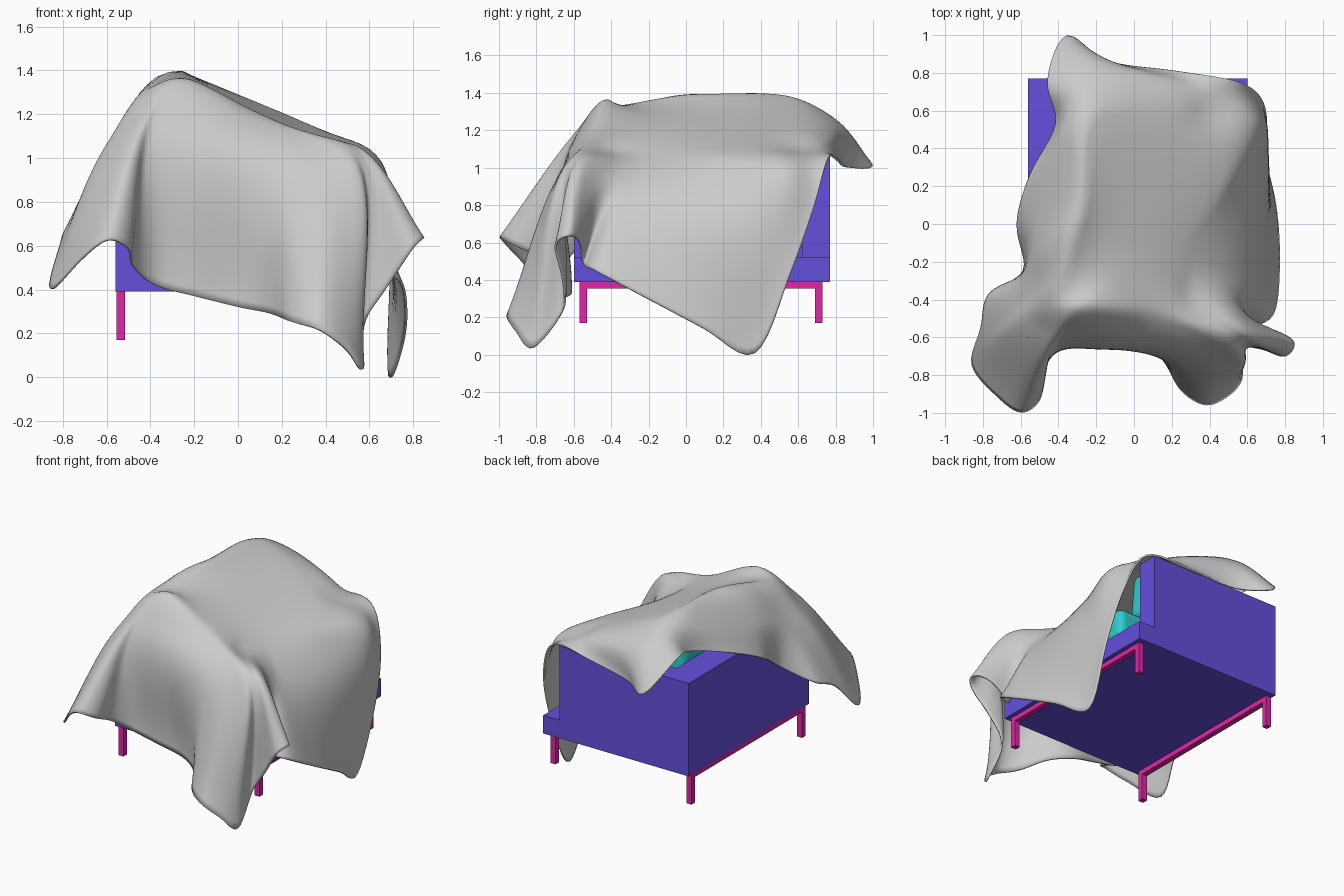
import bpy, math
from mathutils import Vector as V

if "Cube" in bpy.data.objects:
    bpy.data.objects.remove(bpy.data.objects["Cube"])


def material(name, col):
    m = bpy.data.materials.new(name)
    m.diffuse_color = (*col, 1)
    m.use_nodes = True
    m.node_tree.nodes["Principled BSDF"].inputs["Base Color"].default_value = m.diffuse_color
    return m


PURPLE = material("upholstery", (0.13, 0.08, 0.72))
PINK = material("metal", (0.75, 0.02, 0.38))
CYAN = material("cushion", (0.03, 0.60, 0.62))


def box(name, lo, hi, mat, bevel=0.0, tilt=(0, 0, 0)):
    lo, hi = V(lo), V(hi)
    bpy.ops.mesh.primitive_cube_add(size=1)
    o = bpy.context.object
    o.name = name
    for v in o.data.vertices:
        v.co = V(v.co[i] * (hi - lo)[i] for i in range(3))
    o.location = (lo + hi) / 2
    o.rotation_euler = [math.radians(a) for a in tilt]
    o.data.materials.append(mat)
    if bevel:
        b = o.modifiers.new("round", 'BEVEL')
        b.width, b.segments = bevel, 5
        bpy.ops.object.shade_smooth_by_angle()
    return o


# Corner seat: base slab and two walls
box("side_wall", (-.56, -.6, .39), (-.36, .77, 1.06), PURPLE)
box("base", (-.36, -.6, .39), (.6, .77, .52), PURPLE)
box("back_wall", (-.36, .62, .52), (.47, .77, 1.06), PURPLE)

# Leg frames, one per side
for side, x in (("left", -.555), ("right", .53)):
    box(side + "_rail", (x, -.57, .355), (x + .04, .73, .39), PINK)
    for end, y in (("front", -.57), ("back", .69)):
        box(f"{side}_{end}_leg", (x, y, .17), (x + .04, y + .04, .355), PINK)

# Cushions under the throw
box("seat_cushion", (-.36, -.56, .52), (.58, .55, .74), CYAN, .05)
box("side_cushion", (-.36, -.38, .74), (-.16, .55, 1.30), CYAN, .07, (0, 4, 0))
box("back_cushion", (-.13, .45, .72), (.42, .61, 1.05), CYAN, .06, (-6, 0, 0))
box("loose_cushion", (-.10, -.36, .72), (.05, .10, 1.12), CYAN, .05, (0, -8, 0))

# Draped throw: rings from hem inwards, starting at the front left corner
HEM = [(-.86, -.75, .39), (-.72, -.92, .53), (-.60, -1.0, .62), (-.50, -.93, .58),
       (-.48, -.76, .50), (-.38, -.65, .41), (-.20, -.63, .36), (0, -.62, .31),
       (.15, -.71, .28), (.25, -.88, .24), (.38, -.96, .20), (.50, -.91, .11),
       (.57, -.82, .02), (.57, -.66, .22), (.68, -.66, .40), (.80, -.70, .58),
       (.85, -.63, .63), (.75, -.57, .60), (.61, -.55, .48), (.74, -.48, .44),
       (.77, -.20, .29), (.75, .10, .13), (.69, .37, -.01), (.70, .55, .40),
       (.66, .68, .77), (.53, .76, 1.05), (.20, .81, 1.04), (-.15, .86, 1.0),
       (-.36, 1.0, 1.01), (-.46, .76, 1.20), (-.41, .53, 1.16), (-.55, .26, 1.08),
       (-.62, 0, .96), (-.58, -.25, .79), (-.77, -.37, .68), (-.81, -.55, .60)]
SHOULDER = [(-.58, -.50, 1.08), (-.44, -.58, 1.18), (-.36, -.58, 1.18), (-.15, -.58, 1.16),
            (.08, -.58, 1.11), (.30, -.59, 1.07), (.45, -.60, 1.06), (.52, -.58, 1.05),
            (.56, -.53, 1.03), (.52, -.38, .92), (.57, -.20, .84), (.63, .25, .87),
            (.63, .56, 1.00), (.25, .74, 1.13), (-.22, .79, 1.26), (-.36, .54, 1.31),
            (-.50, 0, 1.18), (-.56, -.35, 1.09)]
CREST = [(-.38, -.36, 1.33), (-.23, -.42, 1.36), (.05, -.44, 1.22), (.22, -.44, 1.14),
         (.28, -.33, 1.08), (.32, -.08, 1.08), (.45, .32, 1.09), (-.18, .58, 1.36),
         (-.27, .05, 1.39)]


def hermite(p, q, mp, mq, t):
    return ((2*t**3 - 3*t*t + 1) * p + (t**3 - 2*t*t + t) * mp
            + (3*t*t - 2*t**3) * q + (t**3 - t*t) * mq)


def closed(points, t):
    # Point on a smooth closed curve, t in 0..1
    n = len(points)
    i = int(t * n)
    a, b, c, d = (V(points[(i + k) % n]) for k in (-1, 0, 1, 2))
    return hermite(b, c, (c - a) / 2, (d - b) / 2, t * n - i)


def spoke(points, steps):
    # Smooth open curve with chord-length tangents; the first span only guides the tangent
    n = len(points) - 1
    h = [(points[i + 1] - points[i]).length for i in range(n)]
    s = [(points[i + 1] - points[i]) / h[i] for i in range(n)]
    m = [s[0]] + [(s[i-1] * h[i] + s[i] * h[i-1]) / (h[i] + h[i-1]) for i in range(1, n)] + [s[-1]]
    out = []
    for i in range(1, n):
        for k in range(1, steps[i] + 1):
            out.append(hermite(points[i], points[i + 1], m[i] * h[i], m[i + 1] * h[i], k / steps[i]))
    return out


N, STEPS = 216, (8, 8, 18)
R = sum(STEPS)
crest = [closed(CREST, j / N) for j in range(N)]


def ring(r):
    # Smooth membrane across the crest loop at radius r (0 centre, 1 crest)
    w = [(1 - r*r) / (1 - 2*r*math.cos(math.tau * k / N) + r*r) / N for k in range(N)]
    return [sum((w[k] * crest[(j + k) % N] for k in range(N)), V()) for j in range(N)]


inner = [ring(k / STEPS[0]) for k in range(1, STEPS[0])]
verts = [sum(crest, V()) / N]
for j in range(N):
    t = j / N
    verts += [q[j] for q in inner] + [crest[j]]
    verts += spoke([inner[4][j], crest[j], closed(SHOULDER, t), closed(HEM, t)], STEPS)
faces = []
for j in range(N):
    a, b = 1 + j * R, 1 + (j + 1) % N * R
    faces.append((0, a, b))
    faces += [(a + k, a + k + 1, b + k + 1, b + k) for k in range(R - 1)]
mesh = bpy.data.meshes.new("throw")
mesh.from_pydata(verts, [], faces)
throw = bpy.data.objects.new("throw", mesh)
bpy.context.collection.objects.link(throw)
sm = throw.modifiers.new("relax", 'SMOOTH')
sm.factor, sm.iterations = 0.5, 3
so = throw.modifiers.new("thickness", 'SOLIDIFY')
so.thickness, so.offset = 0.012, 0
for p in mesh.polygons:
    p.use_smooth = True
